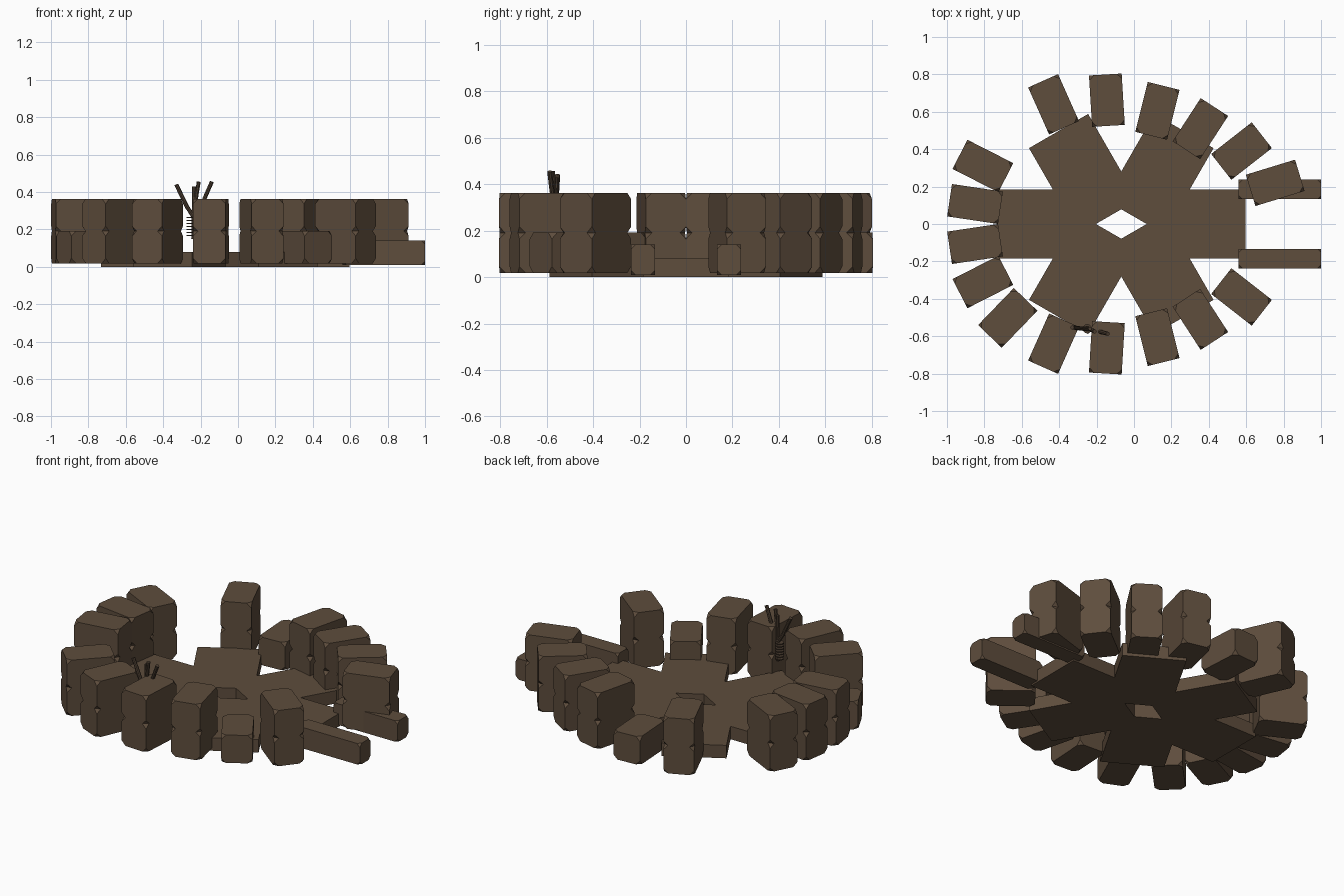
import bpy, bmesh, math
from mathutils import Vector, Matrix

if "Cube" in bpy.data.objects:
    bpy.data.objects.remove(bpy.data.objects["Cube"])

def material(name, col):
    m = bpy.data.materials.new(name)
    m.diffuse_color = (*col, 1)
    m.use_nodes = True
    m.node_tree.nodes["Principled BSDF"].inputs["Base Color"].default_value = m.diffuse_color
    return m

STONE = material("brown stone", (0.112, 0.074, 0.046))
WOOD = material("dark wood", (0.075, 0.050, 0.032))

def finish(bm, name, mat):
    bmesh.ops.recalc_face_normals(bm, faces=bm.faces)
    me = bpy.data.meshes.new(name)
    bm.to_mesh(me)
    bm.free()
    me.materials.append(mat)
    ob = bpy.data.objects.new(name, me)
    bpy.context.collection.objects.link(ob)
    return ob

def block(name, centre, size, angle=0, chip=0.0):
    """Box turned about z, with its eight corners chipped off."""
    bm = bmesh.new()
    bmesh.ops.create_cube(bm, size=1)
    bmesh.ops.scale(bm, vec=size, verts=bm.verts)
    if chip:
        bmesh.ops.bevel(bm, geom=bm.verts[:], offset=chip, segments=1,
                        affect='VERTICES', profile=0.5)
    bmesh.ops.transform(bm, verts=bm.verts, matrix=Matrix.Translation(centre)
                        @ Matrix.Rotation(math.radians(angle), 4, 'Z'))
    return finish(bm, name, STONE)

def rod(name, a, b, r, sides=8):
    a, b = Vector(a), Vector(b)
    d = b - a
    bm = bmesh.new()
    bmesh.ops.create_cone(bm, cap_ends=True, segments=sides, radius1=r, radius2=r,
                          depth=d.length)
    bmesh.ops.transform(bm, verts=bm.verts, matrix=Matrix.Translation((a + b) / 2)
                        @ d.to_track_quat('Z', 'Y').to_matrix().to_4x4())
    return finish(bm, name, WOOD)

# Floor: six slabs around a small diamond opening
CX = -0.068
for sx in (-1, 1):
    block("floor_slab", (CX + sx * 0.40, 0, 0.04), (0.53, 0.37, 0.08))
    for sy in (-1, 1):
        a = math.radians(60)
        along, side = 0.333, 0.042
        x = along * math.cos(a) + side * math.sin(a)
        y = along * math.sin(a) - side * math.cos(a)
        block("floor_slab", (CX + sx * x, sy * y, 0.04), (0.53, 0.365, 0.08),
              60 * sx * sy)

# Ring wall: x, y, outward angle, number of stones stacked
mirrored = [(-0.43, 0.64, 114, 2, 2), (-0.145, 0.662, 93.5, 1, 2),
            (0.125, 0.605, 76, 2, 2), (0.355, 0.51, 57, 2, 1),
            (0.575, 0.39, 38, 2, 2), (-0.808, 0.31, 153, 2, 1),
            (-0.85, 0.107, 171.5, 2, 2)]
ring = [(0.755, 0.22, 17, 2), (-0.675, -0.502, 226, 2)]
for x, y, ang, back, front in mirrored:
    ring += [(x, y, ang, back), (x, -y, -ang, front)]
for x, y, ang, tiers in ring:
    for t in range(tiers):
        block("wall_stone", (x, y, 0.105 + 0.172 * t), (0.275, 0.175, 0.173), ang, 0.027)

# Entrance kerbs
for sy in (-1, 1):
    block("entrance_kerb", (0.78, sy * 0.185, 0.075), (0.44, 0.105, 0.13), 0, 0.02)

# Small torch: bound shaft with spreading sticks
rod("torch_shaft", (-0.24, -0.56, 0.15), (-0.235, -0.56, 0.43), 0.01)
for i in range(7):
    z = 0.165 + 0.016 * i
    rod("torch_binding", (-0.25, -0.56, z), (-0.25, -0.56, z + 0.006), 0.025, 12)
for a, b in (((-0.24, -0.56, 0.27), (-0.275, -0.56, 0.325)),
             ((-0.27, -0.56, 0.315), (-0.33, -0.553, 0.44)),
             ((-0.24, -0.56, 0.27), (-0.21, -0.575, 0.455)),
             ((-0.22, -0.565, 0.27), (-0.14, -0.587, 0.455))):
    rod("torch_stick", a, b, 0.011)
